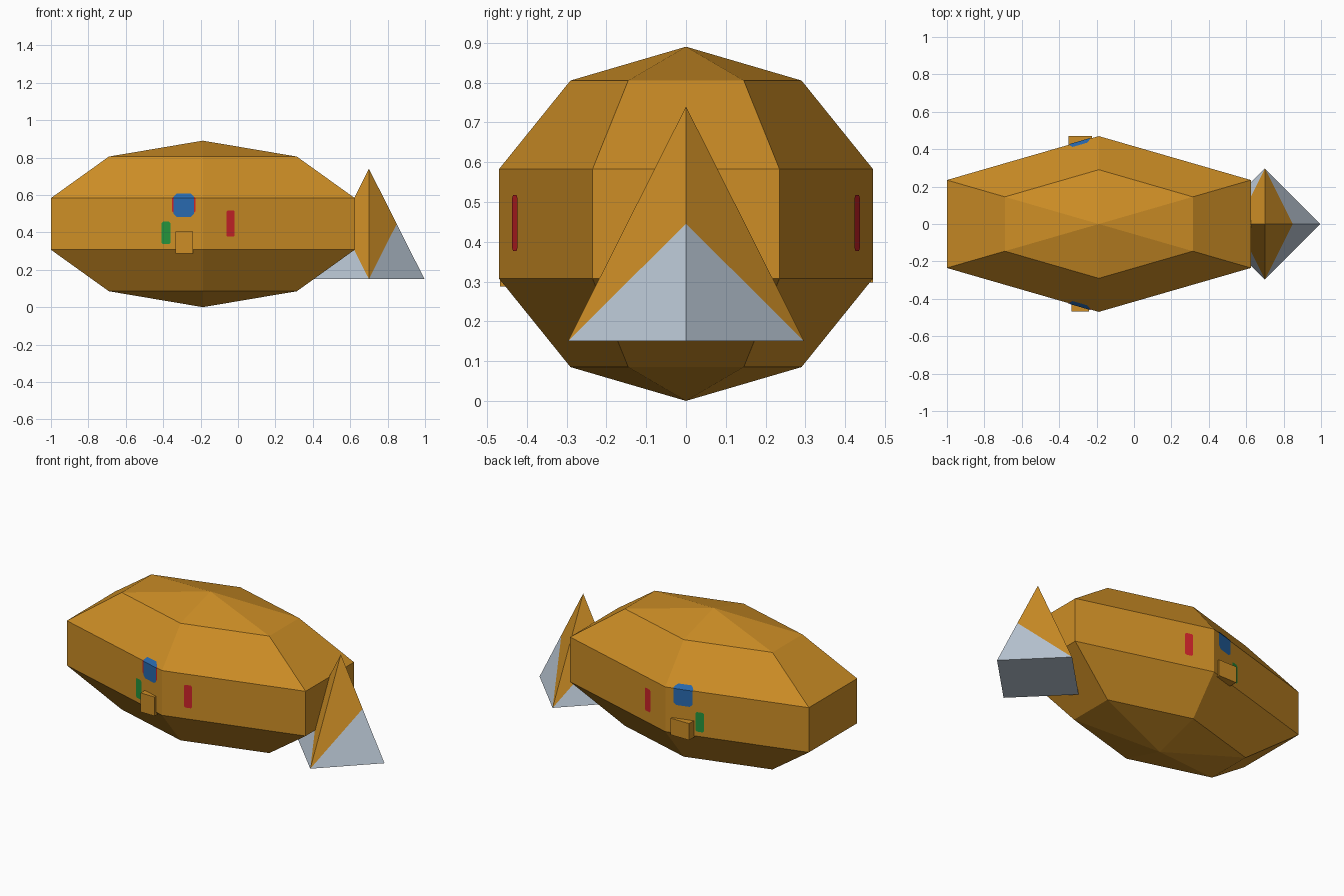
import bpy, bmesh
from mathutils import Matrix, Vector

if "Cube" in bpy.data.objects:
    bpy.data.objects.remove(bpy.data.objects["Cube"], do_unlink=True)


def material(name, rgb):
    m = bpy.data.materials.new(name)
    m.use_nodes = True
    m.diffuse_color = (*rgb, 1)
    m.node_tree.nodes["Principled BSDF"].inputs["Base Color"].default_value = (*rgb, 1)
    return m


ORANGE = material("golden_orange", (0.61, 0.27, 0.019))
GREY = material("pale_grey", (0.50, 0.58, 0.67))
RED = material("red", (0.60, 0.017, 0.021))
BLUE = material("blue", (0.021, 0.141, 0.42))
GREEN = material("green", (0.018, 0.29, 0.045))


def finish(bm, name, *mats):
    mesh = bpy.data.meshes.new(name)
    bm.to_mesh(mesh)
    bm.free()
    for m in mats:
        mesh.materials.append(m)
    obj = bpy.data.objects.new(name, mesh)
    bpy.context.collection.objects.link(obj)
    return obj


def box(name, x0, x1, y0, y1, z0, z1, mat):
    bm = bmesh.new()
    centre = Vector((x0 + x1, y0 + y1, z0 + z1)) / 2
    size = (x1 - x0, y1 - y0, z1 - z0, 1)
    bmesh.ops.create_cube(bm, size=1, matrix=Matrix.Translation(centre) @ Matrix.Diagonal(size))
    finish(bm, name, mat)


# Body: faceted six-sided ellipsoid
MID_X, MID_Z = -0.188, 0.445
bm = bmesh.new()
bmesh.ops.create_uvsphere(bm, u_segments=6, v_segments=5, radius=1)
bmesh.ops.transform(bm, verts=bm.verts, matrix=Matrix.Translation((MID_X, 0, MID_Z))
                    @ Matrix.Diagonal((0.987, 0.494, MID_Z, 1)))
finish(bm, "body", ORANGE)

# Tail: four-sided pyramid with grey front and rear corners
TAIL_X, BASE_Z, WIDE, TALL = 0.7, 0.15, 0.297, 0.59
bm = bmesh.new()
bmesh.ops.create_cone(bm, cap_ends=True, segments=4, radius1=WIDE, radius2=0, depth=TALL,
                      matrix=Matrix.Translation((TAIL_X, 0, BASE_Z + TALL / 2)))
bmesh.ops.remove_doubles(bm, verts=bm.verts, dist=0.0001)
pivot = Vector((TAIL_X, 0, BASE_Z))
cuts = [Vector((s * TALL, 0, -WIDE)) for s in (1, -1)]
for n in cuts:
    geom = bm.verts[:] + bm.edges[:] + bm.faces[:]
    bmesh.ops.bisect_plane(bm, geom=geom, plane_co=pivot, plane_no=n, dist=0.0001)
bm.normal_update()
for f in bm.faces:
    outside = any((f.calc_center_median() - pivot).dot(n) > 0.0001 for n in cuts)
    f.material_index = int(outside or f.normal.z < -0.9)
finish(bm, "tail", ORANGE, GREY)


# Painted patches: rounded shapes laid on the faceted sides
RIM_Z = 0.5825


def patch(name, x, z, w, h, side, mat, lift=0.003):
    a, b, c = w / 2, h / 2, w * 0.15
    outline = [(-a + c, -b), (a - c, -b), (a, -b + c), (a, b - c),
               (a - c, b), (-a + c, b), (-a, b - c), (-a, -b + c)]
    bm = bmesh.new()
    bm.faces.new([bm.verts.new((x + u, 0, z + v)) for u, v in outline])
    bmesh.ops.bisect_plane(bm, geom=bm.verts[:] + bm.edges[:] + bm.faces[:],
                           plane_co=(0, 0, RIM_Z), plane_no=(0, 0, 1))
    for v in bm.verts:
        depth = 0.47 - 0.289 * abs(v.co.x - MID_X) - 0.81 * max(0, v.co.z - RIM_Z)
        v.co.y = side * (depth + lift)
    bm.normal_update()
    for f in bm.faces:
        if f.normal.y * side < 0:
            f.normal_flip()
    finish(bm, name, mat)


for label, side in (("front", -1), ("back", 1)):
    patch(label + "_eye", -0.29, 0.545, 0.11, 0.125, side, BLUE)
    patch(label + "_red_mark", -0.04, 0.447, 0.045, 0.14, side, RED)
    patch(label + "_green_mark", -0.385, 0.397, 0.047, 0.12, side, GREEN)
patch("front_eye_rim", -0.29, 0.547, 0.124, 0.11, -1, RED, 0.0015)

# Small blocks under the eyes
box("front_block", -0.335, -0.24, -0.468, -0.39, 0.288, 0.405, ORANGE)
box("back_block", -0.35, -0.225, 0.39, 0.47, 0.298, 0.40, ORANGE)
